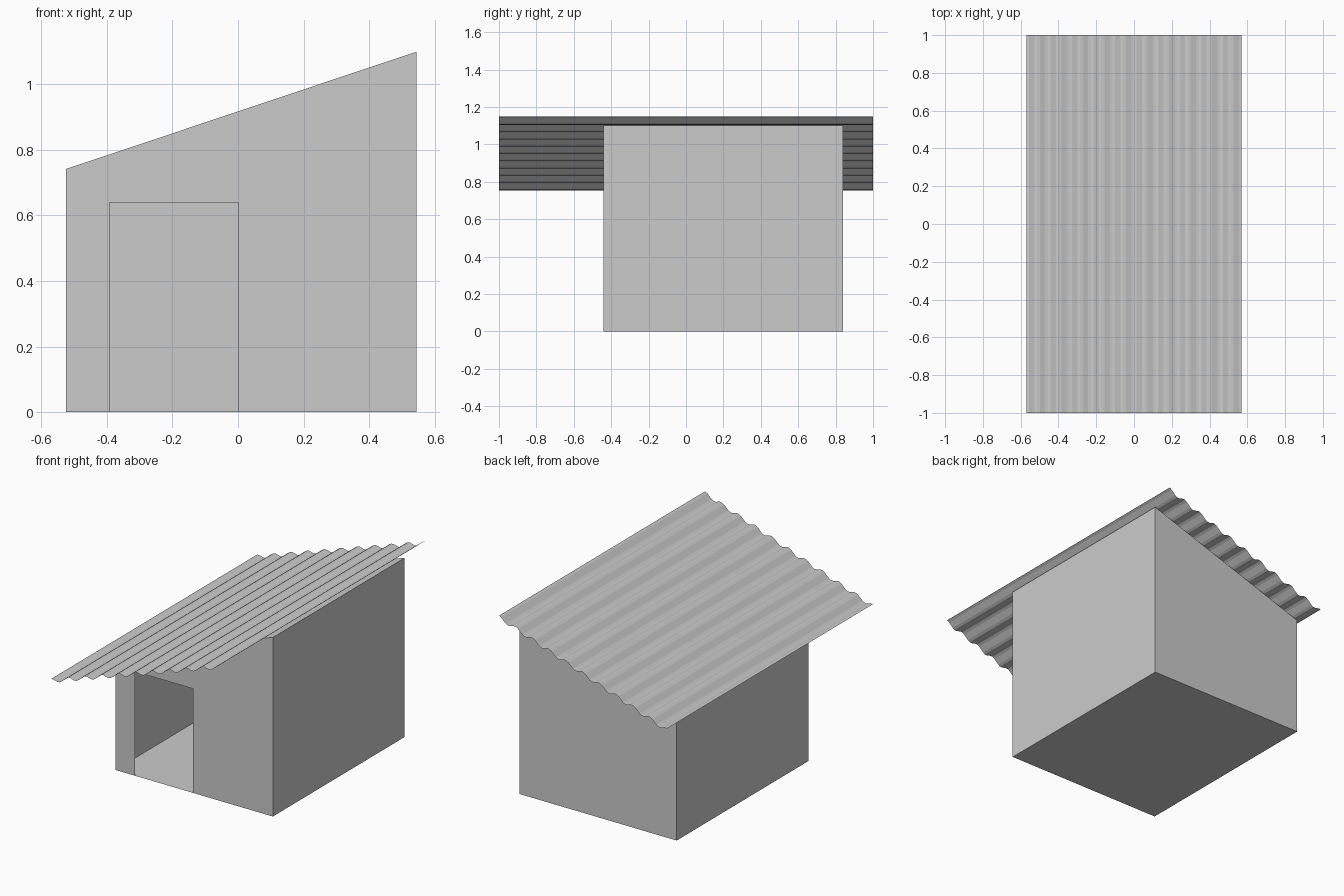
import bpy
import math

if "Cube" in bpy.data.objects:
    bpy.data.objects.remove(bpy.data.objects["Cube"])


def make_object(name, verts, faces):
    mesh = bpy.data.meshes.new(name)
    mesh.from_pydata(verts, [], faces)
    mesh.update()
    obj = bpy.data.objects.new(name, mesh)
    bpy.context.collection.objects.link(obj)
    return obj


# Hut body: thin shell with a slanted top and an open doorway in the front
X0, X1 = -0.525, 0.545
Y0, Y1 = -0.44, 0.84
LOW, HIGH = 0.742, 1.10
DOOR_L, DOOR_R, DOOR_H = -0.393, 0.002, 0.64

outline = [(X0, 0), (X1, 0), (X1, HIGH), (X0, LOW)]
door = [(DOOR_L, 0), (DOOR_L, DOOR_H), (DOOR_R, DOOR_H), (DOOR_R, 0)]
verts = [(x, y, z) for y in (Y0, Y1) for x, z in outline]
verts += [(x, Y0, z) for x, z in door]
faces = [
    (0, 8, 9, 3),              # front, left of the door
    (9, 10, 2, 3),             # front, above the door
    (11, 1, 2, 10),            # front, right of the door
    (5, 4, 7, 6),              # back
    (4, 0, 3, 7),              # left
    (1, 5, 6, 2),              # right
    (3, 2, 6, 7),              # slanted top
    (4, 5, 1, 11, 8, 0),       # floor
]
make_object("hut_walls", verts, faces)

# Corrugated roof: a single sheet, waves running along y
WAVES, STEPS = 10, 8
HALF, AMP = 0.57, 0.0125
Z_LEFT, Z_RIGHT = 0.761, 1.15
count = WAVES * STEPS
verts = []
for i in range(count + 1):
    t = i / count
    x = -HALF + 2 * HALF * t
    z = Z_LEFT + (Z_RIGHT - Z_LEFT) * t - AMP * (1 - math.cos(2 * math.pi * WAVES * t))
    verts += [(x, -1, z), (x, 1, z)]
faces = [(2 * i, 2 * i + 2, 2 * i + 3, 2 * i + 1) for i in range(count)]
make_object("corrugated_roof", verts, faces)
